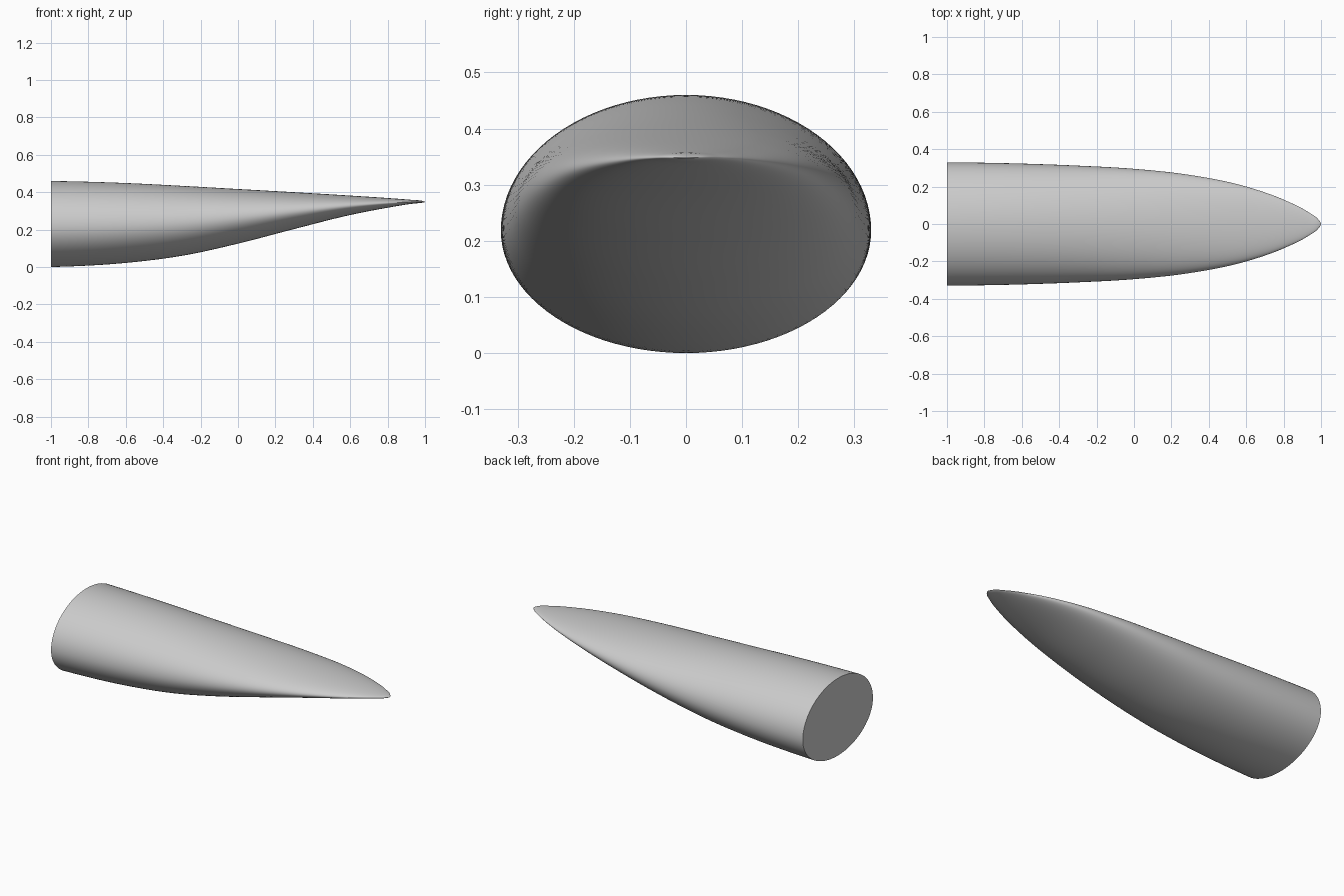
import bpy
import bmesh
import math
from mathutils import Vector

cube = bpy.data.objects.get("Cube")
if cube:
    bpy.data.objects.remove(cube)

SIDES = 96
STEPS = 10

# Stations along the body: x, underside z, top z, half width
stations = [Vector(s) for s in (
    (-1.0, 0.0, 0.46, 0.33),
    (-0.6, 0.022, 0.449, 0.323),
    (-0.3, 0.06, 0.434, 0.312),
    (0.0, 0.125, 0.417, 0.295),
    (0.3, 0.203, 0.40, 0.262),
    (0.6, 0.278, 0.382, 0.20),
    (0.8, 0.317, 0.369, 0.13),
    (0.93, 0.338, 0.359, 0.065),
    (0.985, 0.344, 0.354, 0.025),
    (1.0, 0.348, 0.348, 0.0),
)]


def spline(points, steps):
    """Smooth path through the points, level at the base and round at the tip."""
    first = points[0].copy()
    first.x -= 0.4
    x, low, high, width = points[-2]
    pts = [first] + points + [Vector((x, high, low, -width))]
    result = []
    for a, b, c, d in zip(pts, pts[1:], pts[2:], pts[3:]):
        # Tangents scaled to the segment so uneven spacing stays smooth
        ab, bc, cd = (b - a).length, (c - b).length, (d - c).length
        m0 = bc * ((b - a) / ab * bc + (c - b) / bc * ab) / (ab + bc)
        m1 = bc * ((c - b) / bc * cd + (d - c) / cd * bc) / (bc + cd)
        for i in range(steps):
            t = i / steps
            result.append(b * (2*t**3 - 3*t**2 + 1) + m0 * (t**3 - 2*t**2 + t)
                          + c * (3*t**2 - 2*t**3) + m1 * (t**3 - t**2))
    return result


# Tapered body: rings of two half ellipses meeting at the widest line
bm = bmesh.new()
rings = []
for x, low, high, width in spline(stations, STEPS):
    middle = low + (high - low) * 0.475
    ring = []
    for k in range(SIDES):
        a = 2 * math.pi * k / SIDES
        reach = high - middle if math.sin(a) > 0 else middle - low
        ring.append(bm.verts.new((x, width * math.cos(a), middle + reach * math.sin(a))))
    rings.append(ring)

for r0, r1 in zip(rings, rings[1:]):
    for k in range(SIDES):
        n = (k + 1) % SIDES
        bm.faces.new((r0[k], r0[n], r1[n], r1[k]))

# Pointed nose and flat base
x, low, high, width = stations[-1]
tip = bm.verts.new((x, 0, low))
for k in range(SIDES):
    bm.faces.new((rings[-1][k], rings[-1][(k + 1) % SIDES], tip))
bm.faces.new(rings[0])
bmesh.ops.recalc_face_normals(bm, faces=bm.faces)

mesh = bpy.data.meshes.new("tapered_body")
bm.to_mesh(mesh)
bm.free()
body = bpy.data.objects.new("tapered_body", mesh)
bpy.context.collection.objects.link(body)

# Plain grey finish
grey = bpy.data.materials.new("light_grey")
grey.use_nodes = True
colour = (0.6, 0.6, 0.6, 1)
grey.diffuse_color = colour
grey.node_tree.nodes["Principled BSDF"].inputs["Base Color"].default_value = colour
mesh.materials.append(grey)

bpy.ops.object.select_all(action='DESELECT')
body.select_set(True)
bpy.context.view_layer.objects.active = body
bpy.ops.object.shade_smooth_by_angle(angle=math.radians(40))
